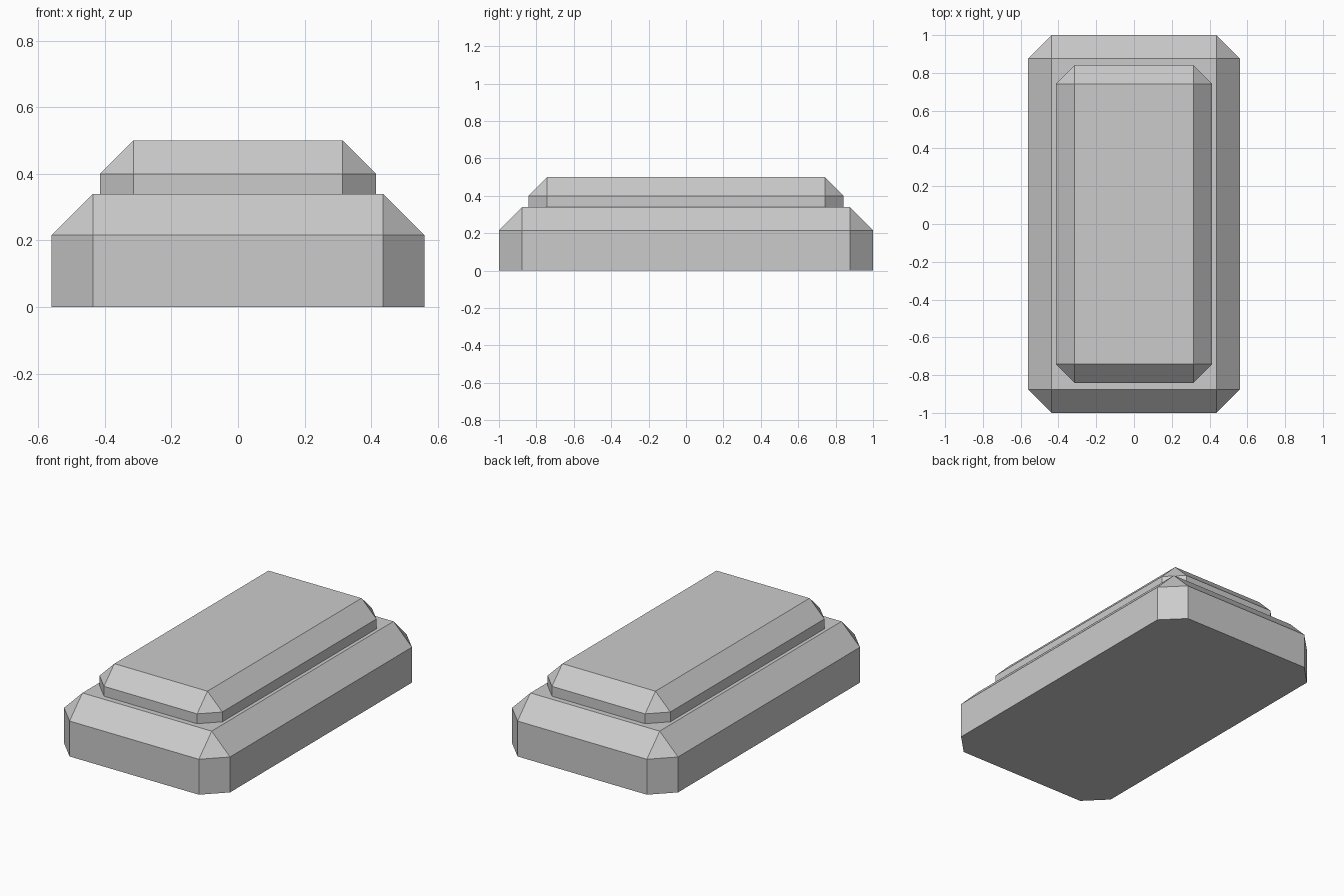
import bpy, bmesh
from mathutils import Matrix, Vector

if "Cube" in bpy.data.objects:
    bpy.data.objects.remove(bpy.data.objects["Cube"])


def chamfered_slab(name, width, length, z0, z1, chamfer):
    """Box with chamfered upright and top edges and a flat, sharp bottom."""
    bm = bmesh.new()
    size = Vector((width, length, z1 - z0))
    mat = Matrix.Translation((0, 0, (z0 + z1) / 2)) @ Matrix.Diagonal(size).to_4x4()
    bmesh.ops.create_cube(bm, size=1, matrix=mat)
    edges = [e for e in bm.edges if max(v.co.z for v in e.verts) > z1 - 1e-4]
    bmesh.ops.bevel(bm, geom=edges, offset=chamfer, offset_type='OFFSET',
                    segments=1, profile=0.5, affect='EDGES', clamp_overlap=False)
    mesh = bpy.data.meshes.new(name)
    bm.to_mesh(mesh)
    bm.free()
    obj = bpy.data.objects.new(name, mesh)
    bpy.context.collection.objects.link(obj)
    return obj


# Wide lower tier resting on the ground
chamfered_slab("lower_tier", 1.12, 2.0, 0.0, 0.34, 0.124)
# Smaller upper tier, seated on top of the lower one
chamfered_slab("upper_tier", 0.828, 1.685, 0.34, 0.5, 0.1)
